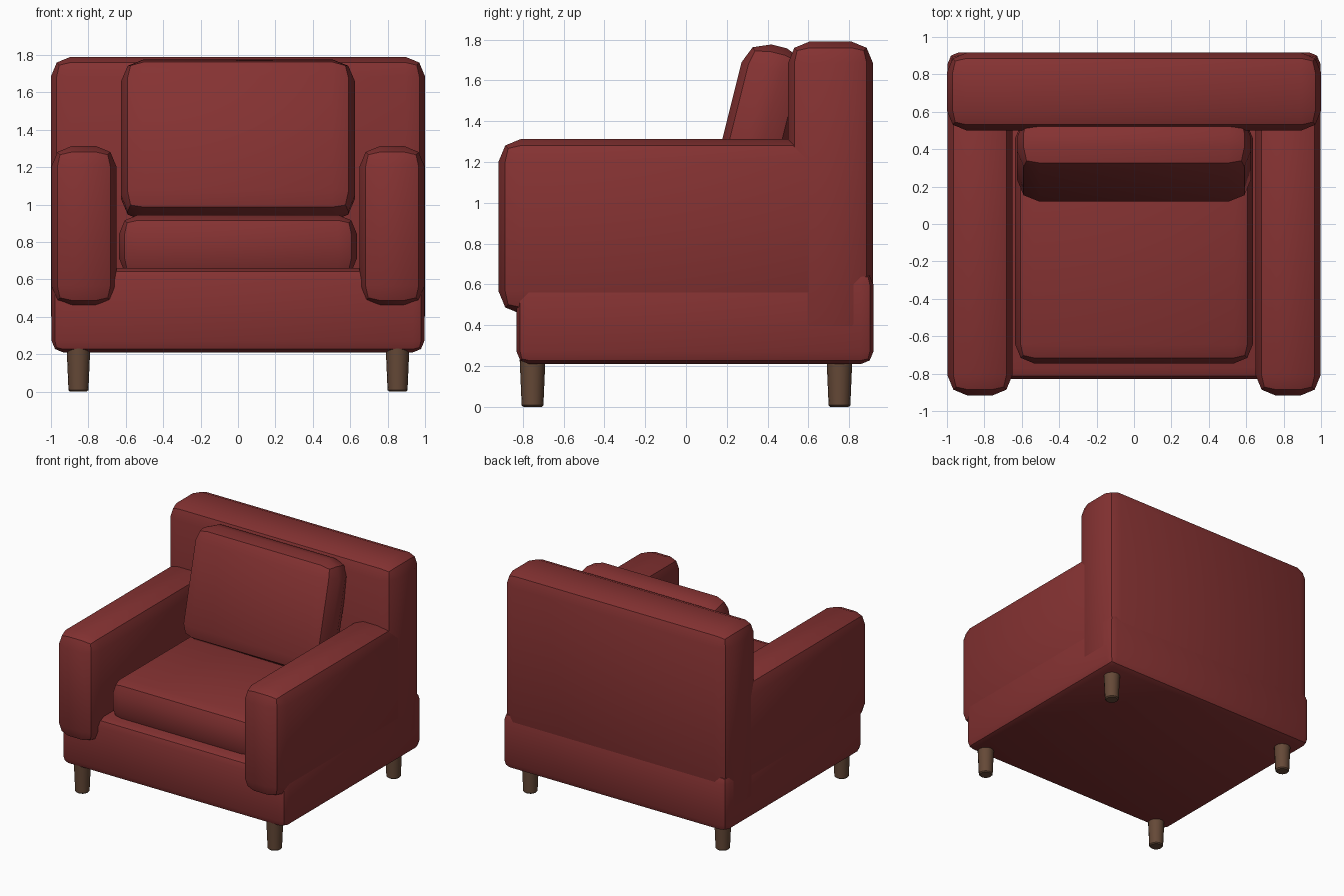
import bpy, bmesh
from math import radians
from mathutils import Matrix, Vector

cube = bpy.data.objects.get("Cube")
if cube:
    bpy.data.objects.remove(cube, do_unlink=True)


def material(name, rgb):
    mat = bpy.data.materials.new(name)
    mat.use_nodes = True
    mat.diffuse_color = (*rgb, 1)
    mat.node_tree.nodes["Principled BSDF"].inputs["Base Color"].default_value = (*rgb, 1)
    return mat


red = material("red_fabric", (0.235, 0.032, 0.032))
wood = material("brown_wood", (0.13, 0.066, 0.038))


def finish(name, bm, mat, angle=30):
    """Turn a bmesh into an object, smooth except at its hard edges."""
    bmesh.ops.recalc_face_normals(bm, faces=bm.faces)
    mesh = bpy.data.meshes.new(name)
    bm.to_mesh(mesh)
    bm.free()
    mesh.materials.append(mat)
    obj = bpy.data.objects.new(name, mesh)
    bpy.context.collection.objects.link(obj)
    bpy.ops.object.select_all(action='DESELECT')
    obj.select_set(True)
    bpy.context.view_layer.objects.active = obj
    bpy.ops.object.shade_smooth_by_angle(angle=radians(angle))
    return obj


def padded_box(name, low, high, bevel):
    """Box between two corners with two-step bevelled edges."""
    low, high = Vector(low), Vector(high)
    bm = bmesh.new()
    bmesh.ops.create_cube(bm, size=1)
    bmesh.ops.scale(bm, vec=high - low, verts=bm.verts)
    bmesh.ops.bevel(bm, geom=bm.edges[:], offset=bevel, segments=2,
                    profile=0.5, affect='EDGES', clamp_overlap=True)
    obj = finish(name, bm, red)
    obj.location = (low + high) / 2
    return obj


# Upholstered frame
padded_box("base", (-0.996, -0.83, 0.21), (0.996, 0.918, 0.66), 0.06)
padded_box("backrest", (-1, 0.5, 0.3), (1, 0.916, 1.79), 0.105)
for side, x0, x1 in (("left", 0.65, 0.998), ("right", -0.998, -0.65)):
    padded_box(side + "_arm", (x0, -0.918, 0.455), (x1, 0.75, 1.313), 0.11)

# Loose cushions, the back one leaning against the backrest
padded_box("seat_cushion", (-0.635, -0.745, 0.61), (0.635, 0.56, 0.945), 0.1)
back_cushion = padded_box("back_cushion", (-0.625, -0.16, -0.435), (0.625, 0.16, 0.435), 0.12)
back_cushion.rotation_euler.x = radians(-14)
back_cushion.location = (0, 0.351, 1.344)

# Tapered legs
for side, x in (("left", 0.853), ("right", -0.853)):
    for end, y in (("front", -0.752), ("back", 0.752)):
        bm = bmesh.new()
        bmesh.ops.create_cone(bm, cap_ends=True, segments=16, radius1=0.053, radius2=0.063,
                              depth=0.23, matrix=Matrix.Translation((0, 0, 0.115)))
        rim = [e for e in bm.edges if all(v.co.z < 0.01 for v in e.verts)]
        bmesh.ops.bevel(bm, geom=rim, offset=0.008, segments=1, affect='EDGES')
        leg = finish(f"{end}_{side}_leg", bm, wood, 40)
        leg.location = (x, y, 0)
